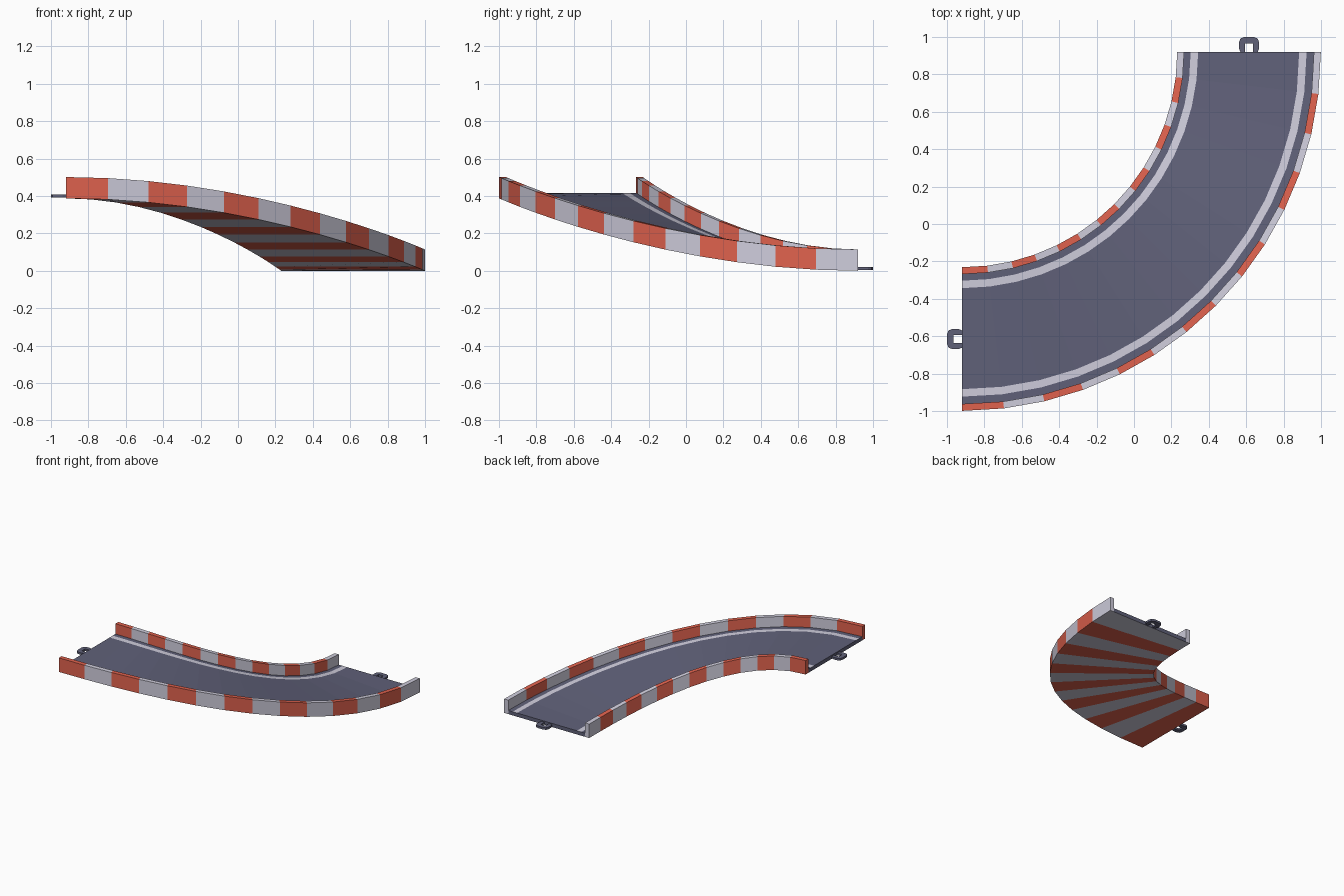
import bpy, bmesh, math

if "Cube" in bpy.data.objects:
    bpy.data.objects.remove(bpy.data.objects["Cube"])

def mat(name, r, g, b):
    m = bpy.data.materials.new(name)
    lin = [((c / 255 + 0.055) / 1.055) ** 2.4 for c in (r, g, b)]
    m.diffuse_color = (*lin, 1)
    m.use_nodes = True
    m.node_tree.nodes["Principled BSDF"].inputs["Base Color"].default_value = m.diffuse_color
    return m

ROAD = mat("slate road", 96, 97, 121)
LIGHT = mat("pale grey", 207, 205, 220)
RED = mat("coral red", 224, 98, 78)

CX, CY = -0.919, 0.919          # bend centre
R0, R1, RISE = 1.15, 1.918, 0.387
H, D, W = 0.114, 0.03, 0.037    # wall height, deck thickness, wall width
N = 14                          # painted segments

def station(t):
    """Angle and height at t; 0 = raised end, 1 = ground end (cubic curve spacing)."""
    k = 0.5523
    s = 3 * k * t * (1 - t) ** 2 + 3 * t * t * (1 - t) + t ** 3
    c = 3 * k * t * t * (1 - t) + 3 * t * (1 - t) ** 2 + (1 - t) ** 3
    return math.atan2(s, c), RISE * (1 - (3 * t * t - 2 * t ** 3))

# cross-section: inner wall, deck with two edge lines, outer wall, underside
profile = [(R0, 0), (R0, H), (R0 + W, H), (R0 + W, D), (1.222, D), (1.262, D),
           (1.802, D), (1.842, D), (R1 - W, D), (R1 - W, H), (R1, H), (R1, 0),
           (R1 - W, 0), (R0 + W, 0)]
DECK = {3: ROAD, 4: LIGHT, 5: ROAD, 6: LIGHT, 7: ROAD}
mats = [ROAD, LIGHT, RED]

def finish(bm, name, materials):
    bmesh.ops.recalc_face_normals(bm, faces=bm.faces)
    me = bpy.data.meshes.new(name)
    bm.to_mesh(me)
    bm.free()
    for m in materials:
        me.materials.append(m)
    ob = bpy.data.objects.new(name, me)
    bpy.context.collection.objects.link(ob)
    return ob

# Track: sweep the section round the bend, alternate the wall and underside colours
bm = bmesh.new()
rings = []
for i in range(N + 1):
    a, z = station(i / N)
    rings.append([bm.verts.new((CX + r * math.sin(a), CY - r * math.cos(a), z + h))
                  for r, h in profile])
P = len(profile)
for i in range(N):
    stripe = RED if i % 2 == 0 else LIGHT
    for j in range(P):
        k = (j + 1) % P
        f = bm.faces.new((rings[i][j], rings[i][k], rings[i + 1][k], rings[i + 1][j]))
        f.material_index = mats.index(DECK.get(j, stripe))
# End caps: two wall ends and the deck end
for ring, stripe in ((rings[0], RED), (rings[-1], LIGHT)):
    for ids, m in (((0, 1, 2, 3, 13), stripe), ((8, 9, 10, 11, 12), stripe),
                   ((3, 4, 5, 6, 7, 8, 12, 13), ROAD)):
        bm.faces.new([ring[q] for q in ids]).material_index = mats.index(m)
finish(bm, "banked_ramp_track", mats)

# Connector loops: rounded U shape with a rectangular hole, open against the deck end
def connector(name, place, z0):
    bm = bmesh.new()
    ow, ol, iw, il, c = 0.054, 0.081, 0.021, 0.046, 0.028
    half_out = [(ow * 0.85, 0), (ow, 0.02), (ow, ol - c), (ow - c * 0.3, ol - c * 0.3), (ow - c, ol)]
    half_in = [(iw, 0), (iw, il * 0.4), (iw, il * 0.7), (iw, il), (iw * 0.6, il)]
    outer = half_out + [(-x, y) for x, y in reversed(half_out)]
    inner = half_in + [(-x, y) for x, y in reversed(half_in)]
    rows = [[bm.verts.new((*place(x, y), z)) for x, y in pts]
            for pts, z in ((outer, z0), (outer, z0 + 0.017), (inner, z0 + 0.017), (inner, z0))]
    for a in range(4):
        p, q = rows[a], rows[(a + 1) % 4]
        for i in range(len(p) - 1):
            bm.faces.new((p[i], p[i + 1], q[i + 1], q[i]))
    for e in (0, -1):
        bm.faces.new([r[e] for r in rows])
    finish(bm, name, [ROAD])

MID = (R0 + R1) / 2
connector("ground_end_connector", lambda x, y: (CX + MID + x, CY + y), 0.004)
connector("raised_end_connector", lambda x, y: (CX - y, CY - MID + x), RISE + 0.004)
